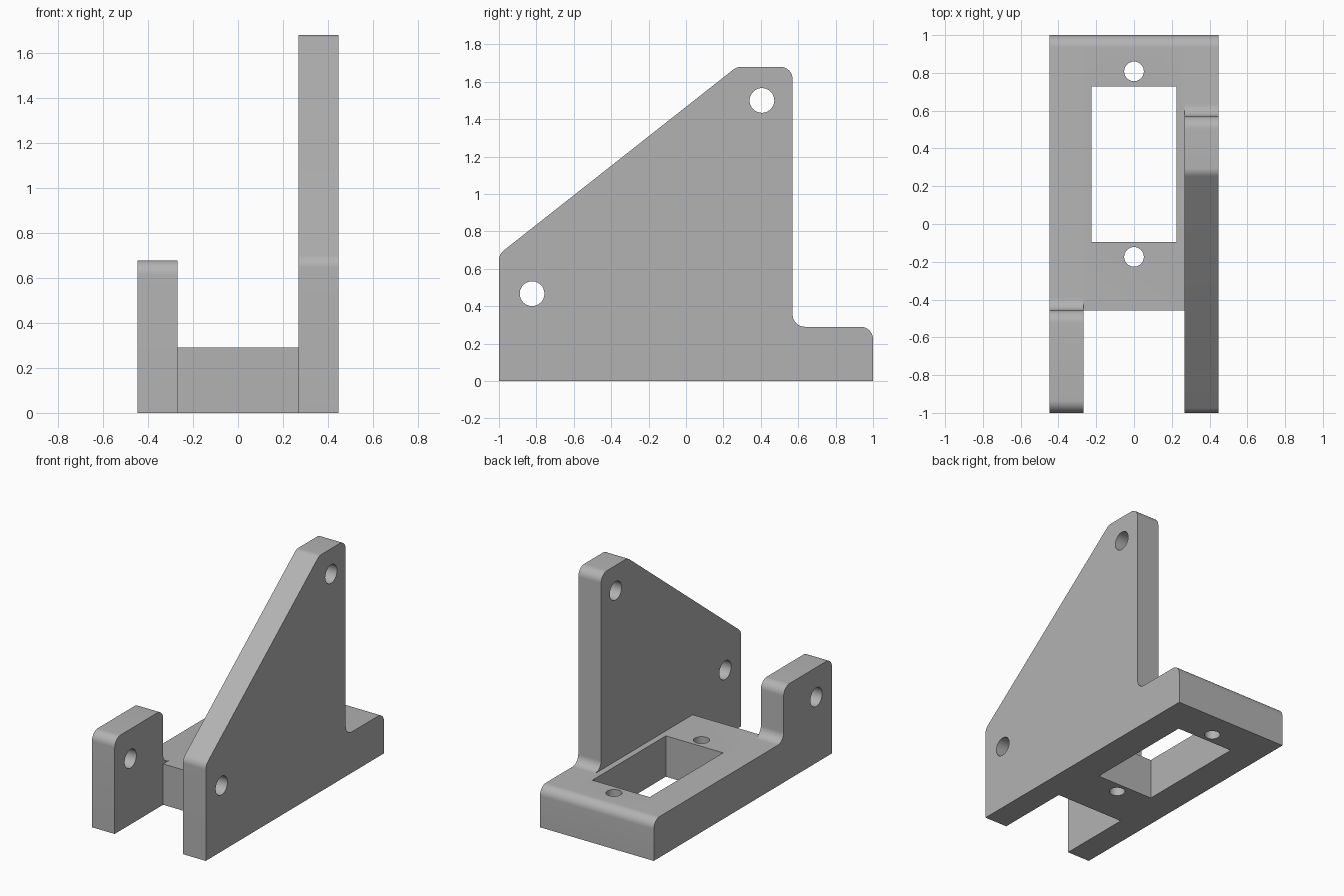
import bpy, bmesh, math
from mathutils import Vector

cube = bpy.data.objects.get("Cube")
if cube:
    bpy.data.objects.remove(cube, do_unlink=True)

R = 0.066        # edge rounding
BASE_H = 0.29    # base thickness
FRONT, BACK = -1.0, 1.0
OUTER, INNER = 0.447, 0.268

grey = bpy.data.materials.new("plain grey")
grey.use_nodes = True
colour = (0.45, 0.45, 0.45, 1)
grey.diffuse_color = colour
grey.node_tree.nodes["Principled BSDF"].inputs["Base Color"].default_value = colour


def rounded(corners, steps=10):
    """Replace each (y, z, radius) corner with a tangent arc."""
    pts = []
    for i, (y, z, r) in enumerate(corners):
        p = Vector((y, z))
        if r == 0:
            pts.append(p)
            continue
        a = (Vector(corners[i - 1][:2]) - p).normalized()
        b = (Vector(corners[(i + 1) % len(corners)][:2]) - p).normalized()
        half = a.angle(b) / 2
        centre = p + (a + b).normalized() * r / math.sin(half)
        start = p + a * r / math.tan(half) - centre
        end = p + b * r / math.tan(half) - centre
        sweep = start.angle_signed(end)
        for k in range(steps + 1):
            t = -sweep * k / steps
            c, s = math.cos(t), math.sin(t)
            pts.append(centre + Vector((start.x * c - start.y * s,
                                        start.x * s + start.y * c)))
    return pts


def plate(name, corners, x0, x1):
    """Extrude a side profile along x."""
    bm = bmesh.new()
    face = bm.faces.new([bm.verts.new((x0, p.x, p.y)) for p in rounded(corners)])
    ext = bmesh.ops.extrude_face_region(bm, geom=[face])
    verts = [g for g in ext["geom"] if isinstance(g, bmesh.types.BMVert)]
    bmesh.ops.translate(bm, verts=verts, vec=(x1 - x0, 0, 0))
    bmesh.ops.recalc_face_normals(bm, faces=bm.faces)
    mesh = bpy.data.meshes.new(name)
    bm.to_mesh(mesh)
    bm.free()
    mesh.materials.append(grey)
    obj = bpy.data.objects.new(name, mesh)
    bpy.context.collection.objects.link(obj)
    return obj


def drill(name, location, radius, rotation=(0, 0, 0)):
    bpy.ops.mesh.primitive_cylinder_add(vertices=48, radius=radius, depth=2,
                                        location=location, rotation=rotation)
    tool = bpy.context.object
    tool.name = name
    tool.data.materials.append(grey)
    return tool


# Base slab between the two side plates
tail = [(BACK, BASE_H, R), (BACK, 0, 0)]
bracket = plate("bracket", [(-0.457, 0, 0), (-0.457, BASE_H, 0)] + tail, -INNER, INNER)

# Short and tall side plates, each running the full length of the base
short_plate = plate("short_side_plate",
                    [(FRONT, 0, 0), (FRONT, 0.678, R), (-0.457, 0.678, R),
                     (-0.457, BASE_H, R)] + tail, -OUTER, -INNER)
tall_plate = plate("tall_side_plate",
                   [(FRONT, 0, 0), (FRONT, 0.678, R), (0.272, 1.68, R),
                    (0.57, 1.68, R), (0.57, BASE_H, R)] + tail, INNER, OUTER)

# Rectangular opening, base screw holes and pivot holes
bpy.ops.mesh.primitive_cube_add(size=1, location=(0, 0.317, 0))
opening = bpy.context.object
opening.name = "opening_cutter"
opening.scale = (0.45, 0.824, 2)
opening.data.materials.append(grey)
cutters = [opening]
for y in (-0.174, 0.808):
    cutters.append(drill("screw_hole_cutter", (0, y, 0), 0.052))
for y, z in ((-0.823, 0.467), (0.406, 1.5)):
    cutters.append(drill("pivot_hole_cutter", (0, y, z), 0.066, (0, math.pi / 2, 0)))

# Fuse the plates and cut the holes
bpy.ops.object.select_all(action="DESELECT")
bpy.context.view_layer.objects.active = bracket
bracket.select_set(True)
tools = [(short_plate, "UNION"), (tall_plate, "UNION")]
tools += [(c, "DIFFERENCE") for c in cutters]
for tool, operation in tools:
    mod = bracket.modifiers.new(tool.name, "BOOLEAN")
    mod.operation = operation
    mod.solver = "EXACT"
    mod.object = tool
    bpy.ops.object.modifier_apply(modifier=mod.name)
    bpy.data.objects.remove(tool, do_unlink=True)

# Merge the flat seams and smooth the rounded edges
bm = bmesh.new()
bm.from_mesh(bracket.data)
bmesh.ops.remove_doubles(bm, verts=bm.verts, dist=0.0001)
bmesh.ops.dissolve_limit(bm, angle_limit=0.005, verts=bm.verts, edges=bm.edges)
bm.to_mesh(bracket.data)
bm.free()
bpy.ops.object.shade_smooth_by_angle(angle=math.radians(30))
